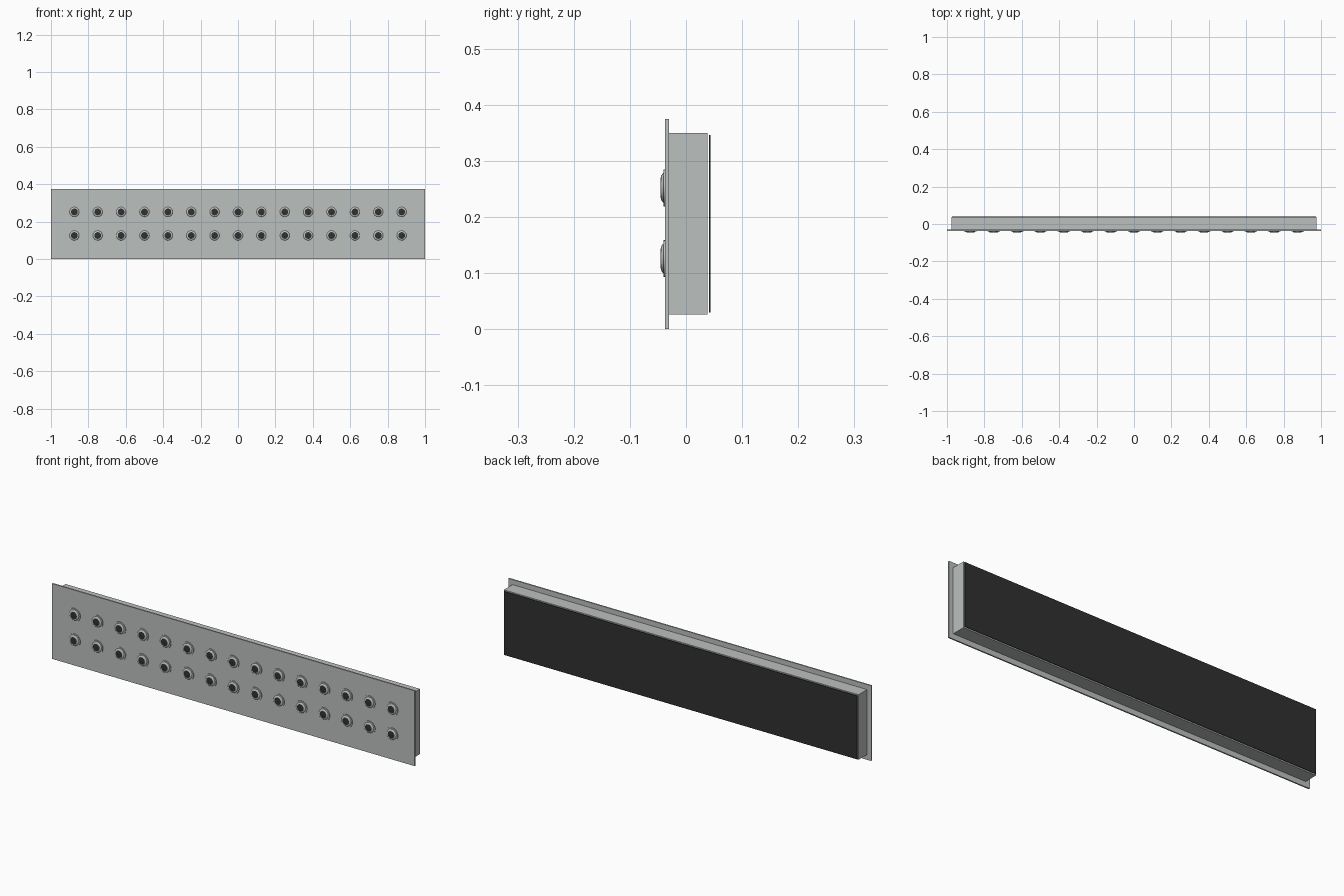
import bpy, bmesh, math

if "Cube" in bpy.data.objects:
    bpy.data.objects.remove(bpy.data.objects["Cube"])


def material(name, rgb):
    m = bpy.data.materials.new(name)
    m.diffuse_color = (*rgb, 1)
    m.use_nodes = True
    m.node_tree.nodes["Principled BSDF"].inputs["Base Color"].default_value = m.diffuse_color
    return m


grey = material("light grey", (0.50, 0.53, 0.52))
black = material("soft black", (0.03, 0.03, 0.03))


def finish(name, bm, mats):
    bmesh.ops.recalc_face_normals(bm, faces=bm.faces)
    mesh = bpy.data.meshes.new(name)
    bm.to_mesh(mesh)
    bm.free()
    for m in mats:
        mesh.materials.append(m)
    ob = bpy.data.objects.new(name, mesh)
    bpy.context.collection.objects.link(ob)
    return ob


def box(name, half_x, y0, y1, z0, z1, mat):
    bm = bmesh.new()
    bmesh.ops.create_cube(bm, size=1)
    for v in bm.verts:
        v.co = (v.co.x * 2 * half_x,
                y0 if v.co.y < 0 else y1,
                z0 if v.co.z < 0 else z1)
    return finish(name, bm, [mat])


# Panel body: wide face plate, shallow housing, thin dark back sheet
box("face_plate", 1.0, -0.037, -0.030, 0.0, 0.375, grey)
box("housing", 0.977, -0.030, 0.038, 0.026, 0.350, grey)
box("back_sheet", 0.973, 0.041, 0.044, 0.030, 0.346, black)

# Button profile as (radius, y): flange, rounded collar, dark flat cap
PROFILE = [(0.033, -0.037), (0.033, -0.0405), (0.026, -0.0405),
           (0.0245, -0.0425), (0.0215, -0.0442), (0.018, -0.045)]
SIDES = 24


def button_mesh():
    bm = bmesh.new()
    rings = []
    for r, y in PROFILE:
        rings.append([bm.verts.new((r * math.cos(i * math.tau / SIDES), y,
                                    r * math.sin(i * math.tau / SIDES)))
                      for i in range(SIDES)])
    for a, b in zip(rings, rings[1:]):
        for i in range(SIDES):
            j = (i + 1) % SIDES
            bm.faces.new((a[i], a[j], b[j], b[i]))
    bm.faces.new(rings[0])
    cap = bm.faces.new(rings[-1])
    cap.material_index = 1
    return bm


# Two rows of fifteen buttons sharing one mesh
first = finish("button", button_mesh(), [grey, black])
bpy.context.view_layer.objects.active = first
first.select_set(True)
bpy.ops.object.shade_smooth_by_angle(angle=math.radians(35))
for row, z in enumerate((0.126, 0.252)):
    for col in range(15):
        ob = first if row == col == 0 else first.copy()
        if ob is not first:
            bpy.context.collection.objects.link(ob)
        ob.location = ((col - 7) * 0.125, 0, z)
